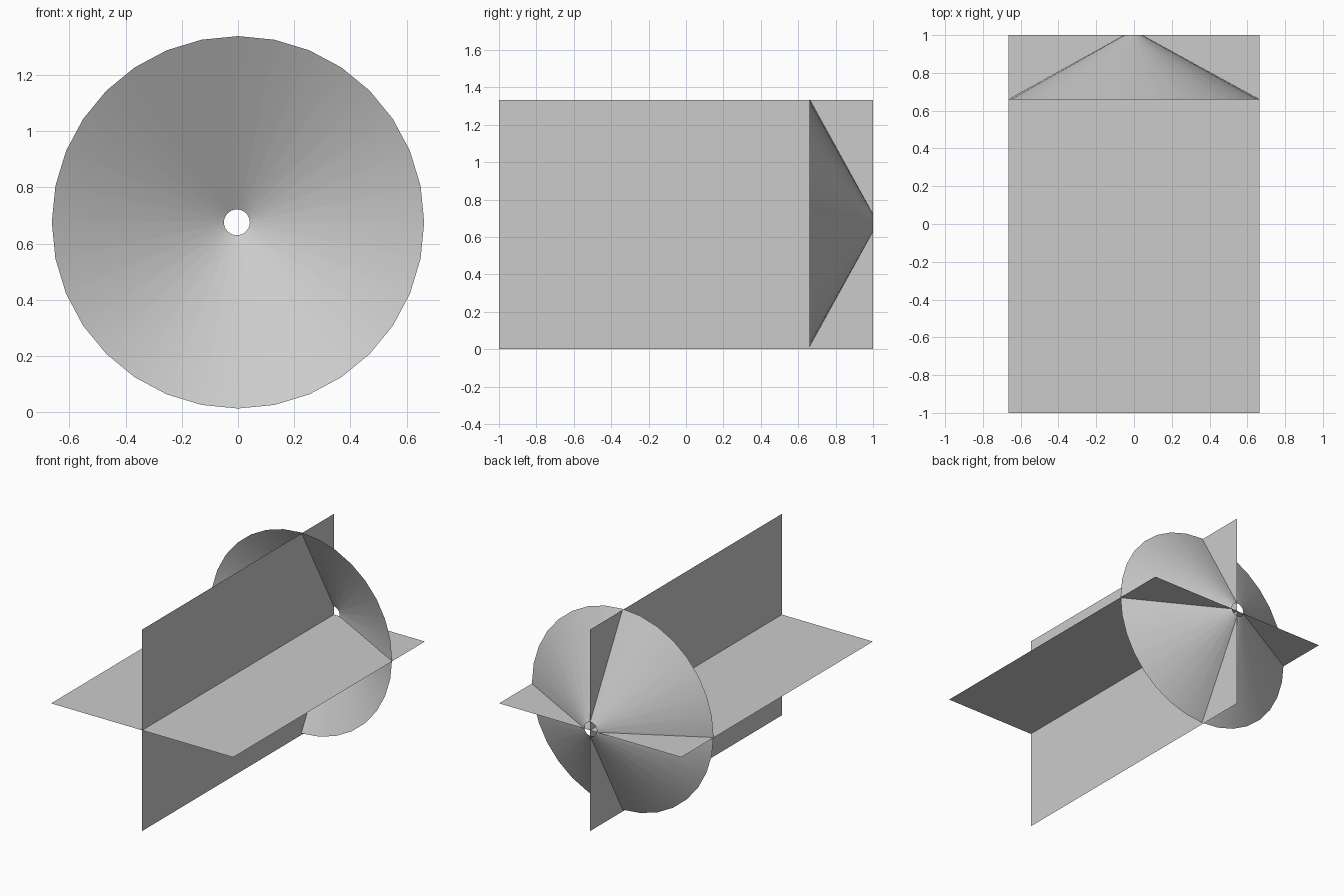
import bpy, bmesh, math
from mathutils import Matrix

if "Cube" in bpy.data.objects:
    bpy.data.objects.remove(bpy.data.objects["Cube"])

MID = 0.667   # height of the crossing line
HALF = 0.665  # half width of the crossed sheets


def add_object(name, bm, smooth=False):
    mesh = bpy.data.meshes.new(name)
    for f in bm.faces:
        f.smooth = smooth
    bm.to_mesh(mesh)
    bm.free()
    ob = bpy.data.objects.new(name, mesh)
    bpy.context.collection.objects.link(ob)
    return ob


# two crossed flat sheets forming the body
for name, turn in (("horizontal_sheet", 0), ("vertical_sheet", 90)):
    bm = bmesh.new()
    bmesh.ops.create_grid(bm, x_segments=1, y_segments=1, size=1)
    m = (Matrix.Translation((0, 0, MID))
         @ Matrix.Rotation(math.radians(turn), 4, 'Y')
         @ Matrix.Diagonal((HALF, 1, 1, 1)))
    bm.transform(m)
    add_object(name, bm)

# open cone at the back: wide rim, small hole at the tip
SIDES = 32
bm = bmesh.new()


def ring(cx, y, cz, r):
    angles = [2 * math.pi * i / SIDES for i in range(SIDES)]
    return [bm.verts.new((cx + r * math.sin(a), y, cz + r * math.cos(a))) for a in angles]


rim = ring(0, 0.66, 0.676, 0.663)
tip = ring(-0.004, 1.0, 0.676, 0.046)
for i in range(SIDES):
    j = (i + 1) % SIDES
    bm.faces.new((rim[i], rim[j], tip[j], tip[i]))
bmesh.ops.recalc_face_normals(bm, faces=bm.faces)
if sum(f.normal.y for f in bm.faces) < 0:
    bmesh.ops.reverse_faces(bm, faces=bm.faces)
add_object("cone", bm, smooth=True)
